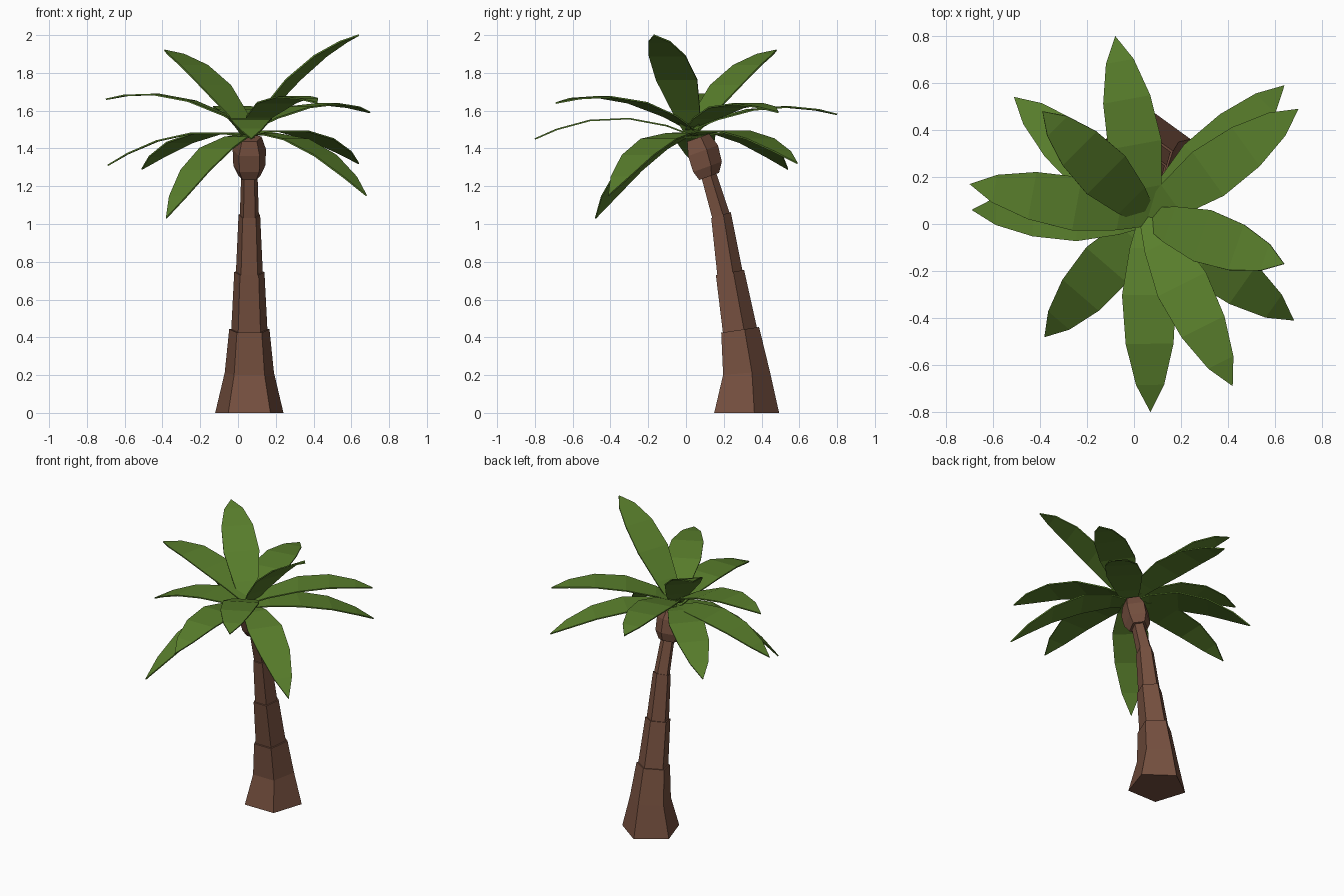
import bpy, math
from mathutils import Vector

if "Cube" in bpy.data.objects:
    bpy.data.objects.remove(bpy.data.objects["Cube"])


def material(name, rgb):
    m = bpy.data.materials.new(name)
    m.diffuse_color = (*rgb, 1)
    m.use_nodes = True
    m.node_tree.nodes["Principled BSDF"].inputs["Base Color"].default_value = m.diffuse_color
    return m


BARK = material("bark", (0.18, 0.08, 0.05))
LEAF = material("leaf_green", (0.10, 0.21, 0.025))
CX = 0.06


def make_object(name, verts, faces, mat):
    me = bpy.data.meshes.new(name)
    me.from_pydata(verts, [], faces)
    me.materials.append(mat)
    ob = bpy.data.objects.new(name, me)
    bpy.context.collection.objects.link(ob)
    return ob


def loft(name, rings, n=5):
    """Five-sided tube through rings of (y, z, radius, tilt)."""
    verts, faces = [], []
    for y, z, r, tilt in rings:
        for i in range(n):
            a = math.pi / 2 + i * math.tau / n
            v = r * math.sin(a)
            verts.append((CX + r * math.cos(a), y + v * math.cos(tilt), z + v * math.sin(tilt)))
    for k in range(len(rings) - 1):
        for i in range(n):
            j = (i + 1) % n
            faces.append((k * n + i, k * n + j, (k + 1) * n + j, (k + 1) * n + i))
    faces.append(tuple(reversed(range(n))))
    faces.append(tuple(range((len(rings) - 1) * n, len(rings) * n)))
    return make_object(name, verts, faces, BARK)


# Leaning trunk in four stepped segments, then the swollen crown
loft("trunk_base", [(0.303, 0, 0.19, 0), (0.307, 0.21, 0.137, 0.08), (0.276, 0.438, 0.112, 0.15)])
loft("trunk_lower", [(0.277, 0.43, 0.101, 0.15), (0.225, 0.742, 0.084, 0.18)])
loft("trunk_middle", [(0.226, 0.735, 0.075, 0.18), (0.18, 1.045, 0.06, 0.30)])
loft("trunk_upper", [(0.181, 1.04, 0.053, 0.30), (0.113, 1.27, 0.045, 0.35)])
loft("crown", [(0.117, 1.25, 0.062, 0.35), (0.106, 1.30, 0.089, 0.35),
               (0.082, 1.385, 0.093, 0.35), (0.058, 1.455, 0.068, 0.35)])

# Leaf outline: position along the leaf, half width
OUTLINE = [(0, 0.04), (0.16, 0.08), (0.40, 0.115), (0.65, 0.102), (0.86, 0.06)]


def leaf(name, tip, base_z, bulge):
    """Arched blade from the crown to the tip, pointed at the end."""
    base, tip = Vector((CX, 0.03, base_z)), Vector(tip)
    ctrl = (base + tip) / 2 + Vector((0, 0, bulge))
    flat = Vector((tip.x - base.x, tip.y - base.y, 0)).normalized()
    side = Vector((-flat.y, flat.x, 0))
    verts = []
    for t, w in OUTLINE:
        p = base * (1 - t) ** 2 + ctrl * 2 * t * (1 - t) + tip * t * t
        verts += [p - side * w, p + side * w]
    verts.append(tip)
    n = len(OUTLINE)
    faces = [(2 * k, 2 * k + 2, 2 * k + 3, 2 * k + 1) for k in range(n - 1)]
    faces.append((2 * n - 2, 2 * n, 2 * n - 1))
    ob = make_object(name, verts, faces, LEAF)
    mod = ob.modifiers.new("thickness", "SOLIDIFY")
    mod.thickness = 0.008
    mod.offset = 0


# Lower drooping, middle spreading and raised leaves: tip, base height, bulge
LEAVES = [
    ((0.64, 0.59, 1.32), 1.47, 0.17), ((0.68, -0.41, 1.15), 1.47, 0.22),
    ((0.07, -0.80, 1.45), 1.47, 0.20), ((-0.38, -0.48, 1.03), 1.47, 0.22),
    ((-0.69, 0.06, 1.31), 1.46, 0.17), ((-0.51, 0.54, 1.29), 1.46, 0.18),
    ((-0.08, 0.80, 1.58), 1.50, 0.15), ((0.70, 0.49, 1.59), 1.50, 0.17),
    ((0.42, -0.69, 1.64), 1.50, 0.18), ((-0.70, 0.17, 1.66), 1.50, 0.18),
    ((0.64, -0.17, 2.00), 1.48, 0.16), ((-0.39, 0.48, 1.92), 1.48, 0.16),
]
for i, (tip, base_z, bulge) in enumerate(LEAVES, 1):
    leaf(f"palm_leaf_{i:02d}", tip, base_z, bulge)
